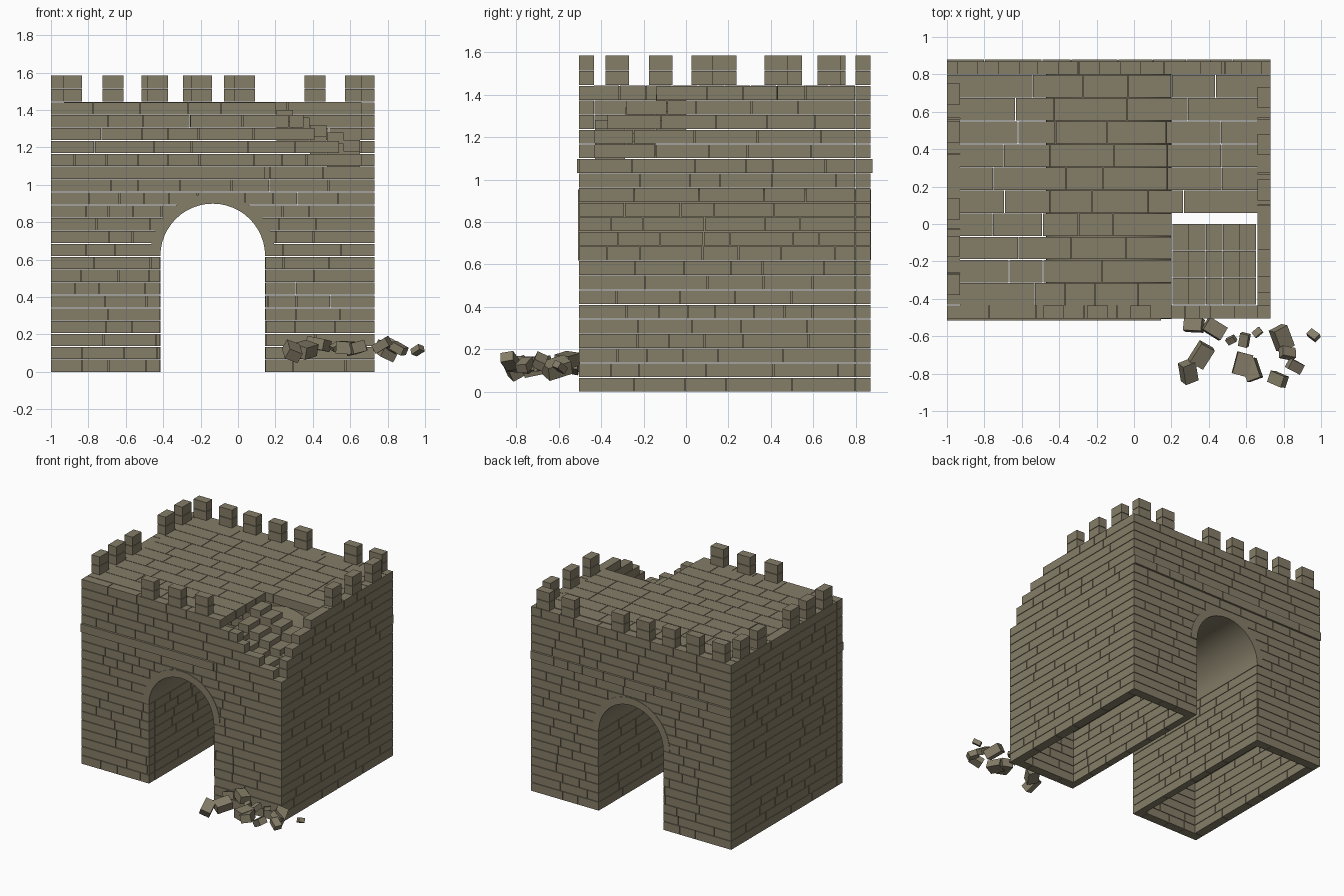
import bpy, bmesh, math, random
from mathutils import Matrix, Vector, Euler

random.seed(4)
if "Cube" in bpy.data.objects:
    bpy.data.objects.remove(bpy.data.objects["Cube"], do_unlink=True)

stone = bpy.data.materials.new("weathered_stone")
stone.use_nodes = True
COLOR = (0.235, 0.205, 0.138, 1)
stone.diffuse_color = COLOR
stone.node_tree.nodes["Principled BSDF"].inputs["Base Color"].default_value = COLOR

# Main dimensions
LEFT, RIGHT, FRONT, BACK = -1.0, 0.73, -0.505, 0.87
WALL, COURSES, TOP, GAP = 0.07, 21, 1.445, 0.004
STEP = TOP / COURSES
ARCH_X, ARCH_R, RING = -0.135, 0.28, 0.055
SPRING = 9 * STEP


def finish(name, bm):
    bmesh.ops.recalc_face_normals(bm, faces=bm.faces)
    mesh = bpy.data.meshes.new(name)
    bm.to_mesh(mesh)
    bm.free()
    mesh.materials.append(stone)
    obj = bpy.data.objects.new(name, mesh)
    bpy.context.collection.objects.link(obj)
    return obj


def box(bm, lo, hi):
    lo, hi = Vector(lo), Vector(hi)
    size = hi - lo
    bmesh.ops.create_cube(bm, size=1, matrix=Matrix.Translation((lo + hi) / 2) @ Matrix.Diagonal((*size, 1)))


def brick_row(bm, axis, start, end, lo, hi, short, long):
    """Lay bricks of uneven length along one axis; lo and hi bound the section."""
    a = start
    while a < end - 0.001:
        b = a + random.uniform(short, long)
        if end - b < short * 0.6:
            b = end
        p, q = list(lo), list(hi)
        p[axis] = a + (GAP / 2 if a > start else 0)
        q[axis] = b - (GAP / 2 if b < end else 0)
        box(bm, p, q)
        a = b


def wall(name, axis, depth, limits, courses=COURSES, proud=None):
    """Stack courses; limits(i) gives each course's ends."""
    bm = bmesh.new()
    for i in range(courses):
        d = proud(i) if proud else depth
        lo, hi = [0, 0, i * STEP], [0, 0, (i + 1) * STEP - GAP]
        lo[1 - axis], hi[1 - axis] = d
        brick_row(bm, axis, *limits(i), lo, hi, 0.12, 0.32)
    return finish(name, bm)


def arch_outline(radius, bottom, segments=24):
    arc = [(ARCH_X + radius * math.cos(math.pi * k / segments),
            SPRING + radius * math.sin(math.pi * k / segments)) for k in range(segments + 1)]
    return [(ARCH_X + radius, bottom)] + arc + [(ARCH_X - radius, bottom)]


# Outer walls, broken down in steps at the front left corner
front_break = {20: 0.2, 19: 0.35, 18: 0.41, 17: 0.54}
side_break = {20: -0.14, 19: -0.28, 18: -0.37, 17: FRONT + WALL, 16: FRONT + WALL}
front_wall = wall("front_wall", 0, (FRONT, FRONT + WALL),
                  lambda i: (LEFT, front_break.get(i, RIGHT - WALL)))
back_wall = wall("back_wall", 0, (BACK - WALL, BACK), lambda i: (LEFT, RIGHT),
                 proud=lambda i: (BACK - WALL, BACK + (0.01 if i == 15 else 0)))
wall("left_wall", 1, (RIGHT - WALL, RIGHT), lambda i: (side_break.get(i, FRONT), BACK - WALL - GAP))
wall("right_wall", 1, (LEFT, LEFT + WALL), lambda i: (FRONT + WALL + GAP, BACK - WALL - GAP))

# Raised course over the front arch
bm = bmesh.new()
box(bm, (LEFT, FRONT - 0.01, 15 * STEP), (ARCH_X + ARCH_R, FRONT + 0.01, 16 * STEP - GAP))
finish("front_band", bm)

# Cut the gateway through the front and back walls
bm = bmesh.new()
profile = arch_outline(ARCH_R + 0.001, -0.2)
face = bm.faces.new([bm.verts.new((x, -1, z)) for x, z in profile])
extruded = bmesh.ops.extrude_face_region(bm, geom=[face])["geom"]
bmesh.ops.translate(bm, vec=(0, 2.5, 0), verts=[g for g in extruded if isinstance(g, bmesh.types.BMVert)])
cutter = finish("gateway_cutter", bm)
cutter.hide_render = True
for obj in (front_wall, back_wall):
    mod = obj.modifiers.new("gateway", "BOOLEAN")
    mod.operation, mod.solver, mod.object = "DIFFERENCE", "EXACT", cutter
    bpy.context.view_layer.objects.active = obj
    bpy.ops.object.modifier_apply(modifier=mod.name)
bpy.data.objects.remove(cutter, do_unlink=True)

# Passage side walls
for name, x in (("passage_wall_right", ARCH_X - ARCH_R - RING), ("passage_wall_left", ARCH_X + ARCH_R)):
    wall(name, 1, (x, x + RING), lambda i: (FRONT + WALL, BACK - WALL), courses=9)

# Barrel vault with its ring showing on both fronts
bm = bmesh.new()
inner, outer = (arch_outline(r, SPRING)[1:-1] for r in (ARCH_R, ARCH_R + RING))
rings = [[bm.verts.new((x, y, z)) for (x, z), y in
          ((a, FRONT - 0.004), (b, FRONT - 0.004), (b, BACK + 0.003), (a, BACK + 0.003))]
         for a, b in zip(inner, outer)]
for r, s in zip(rings, rings[1:]):
    for k in range(4):
        bm.faces.new((r[k], r[(k + 1) % 4], s[(k + 1) % 4], s[k]))
bm.faces.new(rings[0])
bm.faces.new(rings[-1])
vault = finish("barrel_vault", bm)
bpy.ops.object.select_all(action="DESELECT")
vault.select_set(True)
bpy.context.view_layer.objects.active = vault
bpy.ops.object.shade_smooth_by_angle(angle=math.radians(30))

# Roof paving with a collapsed corner
bm = bmesh.new()
depth = (BACK - FRONT - 2 * WALL) / 10
for row in range(10):
    y = FRONT + WALL + row * depth
    end = 0.2 if row < 4 else RIGHT - WALL
    brick_row(bm, 0, LEFT + WALL, end, (0, y, TOP - STEP), (0, y + depth - GAP, TOP - 0.001), 0.16, 0.4)
finish("roof_paving", bm)

# Fallen paving steps down toward the broken corner
bm = bmesh.new()
for i in range(5):
    for j in range(3):
        x, y = 0.205 + i * 0.09, -j * 0.144
        z = 1.40 - 0.04 * i - 0.06 * j
        box(bm, (x, y - 0.142, z - STEP), (x + 0.088, y, z))
finish("collapsed_paving", bm)

# Battlements: two stones per merlon
bm = bmesh.new()
WIDTH = 0.112


def merlon(x, y, dx, dy):
    for k in range(2):
        z = TOP + k * 0.07
        box(bm, (x, y, z), (x + dx, y + dy, z + 0.07 - (GAP if k == 0 else 0)))


for x in (-0.485, -0.25, -0.02):
    merlon(x, FRONT, WIDTH, WALL)
for x in (-0.945, -0.725, -0.515, -0.295, -0.075, 0.355, 0.573):
    merlon(x, BACK - WALL, WIDTH, WALL)
for y in (-0.38, -0.175, 0.025, 0.435, 0.64):
    merlon(LEFT, y, WALL, WIDTH)
for y in (0.125, 0.37, 0.62):
    merlon(RIGHT - WALL, y, WALL, WIDTH)
finish("battlements", bm)

# Fallen stones: x, y, length
bm = bmesh.new()
rubble = [(0.32, -0.54, 0.10), (0.43, -0.56, 0.11), (0.36, -0.70, 0.12), (0.29, -0.79, 0.11),
          (0.52, -0.62, 0.05), (0.59, -0.62, 0.07), (0.66, -0.58, 0.05), (0.79, -0.61, 0.12),
          (0.82, -0.69, 0.08), (0.86, -0.76, 0.08), (0.77, -0.83, 0.09), (0.58, -0.75, 0.12),
          (0.63, -0.78, 0.11), (0.96, -0.595, 0.06)]
for x, y, size in rubble:
    turn = Euler([random.uniform(-0.5, 0.5), random.uniform(-0.5, 0.5), random.uniform(-1.5, 1.5)])
    place = Matrix.Translation((x, y, random.uniform(0.11, 0.155))) @ turn.to_matrix().to_4x4()
    bmesh.ops.create_cube(bm, size=1, matrix=place @ Matrix.Diagonal((size, size * 0.7, size * 0.55, 1)))
finish("fallen_stones", bm)
